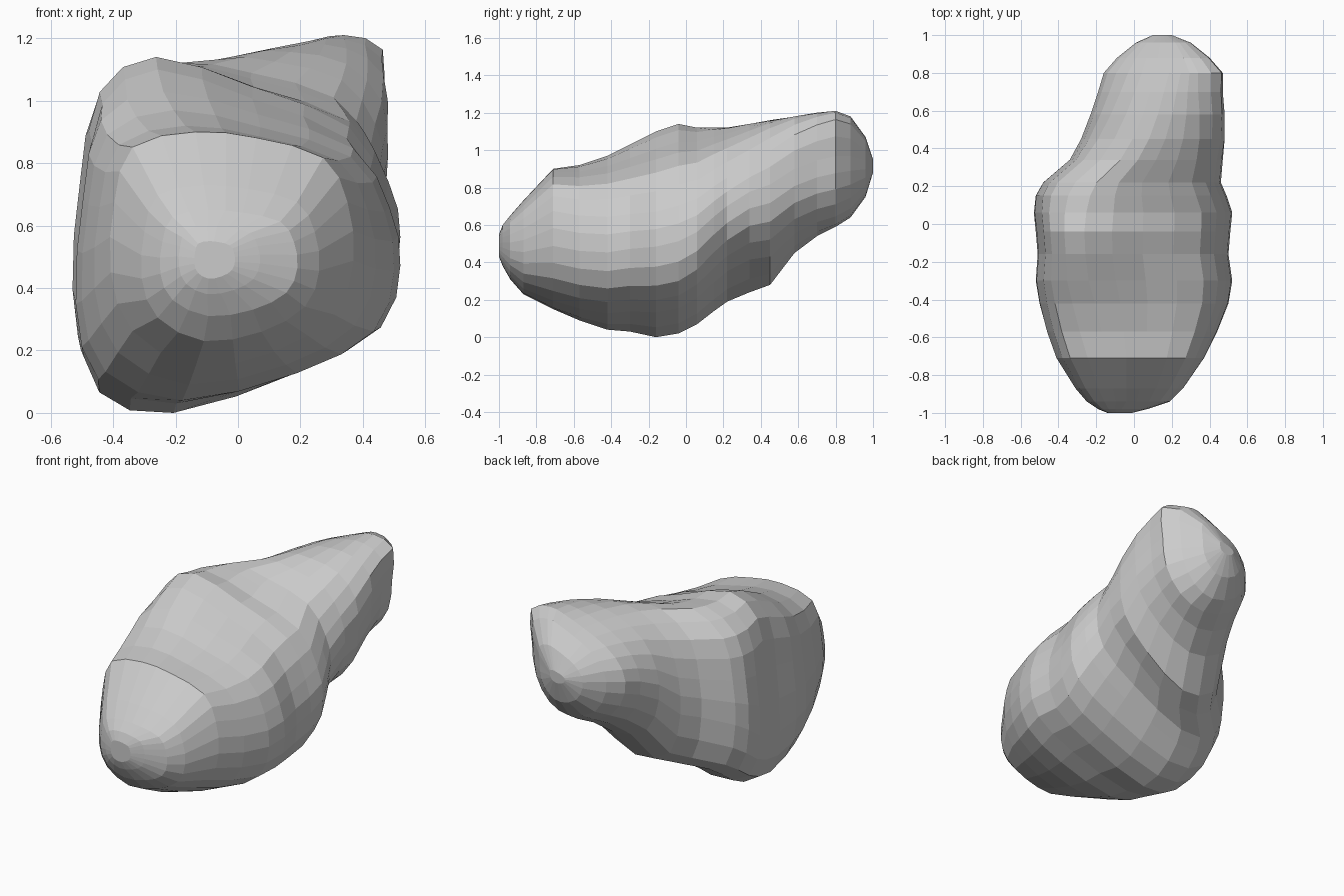
import bpy
import bmesh
from mathutils import Vector

# Remove the default cube only
default_cube = bpy.data.objects.get("Cube")
if default_cube:
    bpy.data.objects.remove(default_cube, do_unlink=True)


def make_material(name, colour):
    material = bpy.data.materials.new(name)
    material.use_nodes = True
    material.diffuse_color = colour
    material.node_tree.nodes["Principled BSDF"].inputs["Base Color"].default_value = colour
    return material


# Outline along the length: y, low x, high x, low z, high z
OUTLINE = [
    (-1, -.14, -.01, .43, .55), (-.98, -.19, .07, .38, .6),
    (-.94, -.25, .19, .31, .65), (-.87, -.31, .26, .23, .73),
    (-.71, -.41, .37, .15, .9), (-.57, -.46, .44, .09, .92),
    (-.42, -.5, .5, .04, .97), (-.3, -.52, .52, .03, 1.03),
    (-.16, -.51, .5, 0, 1.1), (-.04, -.52, .51, .02, 1.14),
    (.06, -.53, .52, .07, 1.12), (.15, -.52, .49, .14, 1.12),
    (.22, -.48, .46, .19, 1.12), (.34, -.34, .47, .24, 1.14),
    (.45, -.28, .48, .28, 1.16), (.58, -.23, .48, .45, 1.18),
    (.7, -.19, .47, .54, 1.2), (.8, -.16, .47, .59, 1.21),
    (.88, -.09, .4, .64, 1.18), (.96, .01, .3, .75, 1.07),
    (1, .1, .2, .88, .95),
]

# Cross-sections inside a unit box, clockwise from the low-x side
NOSE = [(-1, -.2), (-.97, .4), (-.82, .87), (-.3, 1), (.2, .95), (.75, .78),
        (.95, .4), (1, -.1), (.84, -.56), (.35, -.88), (-.3, -1), (-.82, -.7)]
BODY = [(-1, -.4), (-.95, .3), (-.85, .8), (-.5, 1), (.1, .83), (.7, .6),
        (.93, .22), (1, -.12), (.89, -.5), (.4, -.76), (-.4, -1), (-.87, -.88)]
HAUNCH = [(-1, -.3), (-.97, .2), (-.83, .7), (-.35, 1), (.12, .98), (.66, .84),
          (.92, .52), (1, .2), (.9, -.2), (.42, -.6), (-.3, -1), (-.86, -.88)]
TAIL = [(-1, -.25), (-.95, .2), (-.6, .55), (-.12, .78), (.3, .94), (.6, 1),
        (1, .85), (.98, .22), (.9, -.35), (.55, -.82), (0, -1), (-.7, -.75)]

# Where along the length each cross-section applies
STATIONS = [(-.71, NOSE), (-.2, BODY), (0, BODY), (.32, HAUNCH), (.8, TAIL)]


def blend(first, second, t):
    return [Vector(a).lerp(Vector(b), t) for a, b in zip(first, second)]


def rounded(points):
    """Add a point between each pair, bowed outward, and fill the unit box."""
    result = []
    count = len(points)
    for i in range(count):
        before, a = points[i - 1], points[i]
        b, after = points[(i + 1) % count], points[(i + 2) % count]
        result += [a, (a + b) * 9 / 16 - (before + after) / 16]
    low = [min(p[k] for p in result) for k in range(2)]
    high = [max(p[k] for p in result) for k in range(2)]
    return [[(p[k] - low[k]) / (high[k] - low[k]) for k in range(2)] for p in result]


def section_at(y):
    y = max(STATIONS[0][0], min(STATIONS[-1][0], y))
    for (start, first), (end, second) in zip(STATIONS, STATIONS[1:]):
        if y <= end:
            return rounded(blend(first, second, (y - start) / (end - start)))


# Boulder: loft the blended sections along the length
bm = bmesh.new()
rings = []
for y, x_low, x_high, z_low, z_high in OUTLINE:
    rings.append([
        bm.verts.new((x_low + u * (x_high - x_low), y, z_low + v * (z_high - z_low)))
        for u, v in section_at(y)
    ])
for ring, following in zip(rings, rings[1:]):
    for i in range(len(ring)):
        j = (i + 1) % len(ring)
        bm.faces.new((ring[i], ring[j], following[j], following[i]))
bm.faces.new(rings[0])
bm.faces.new(rings[-1])
bmesh.ops.recalc_face_normals(bm, faces=bm.faces)

mesh = bpy.data.meshes.new("boulder")
bm.to_mesh(mesh)
bm.free()
mesh.materials.append(make_material("stone grey", (.6, .6, .6, 1)))
boulder = bpy.data.objects.new("boulder", mesh)
bpy.context.collection.objects.link(boulder)
